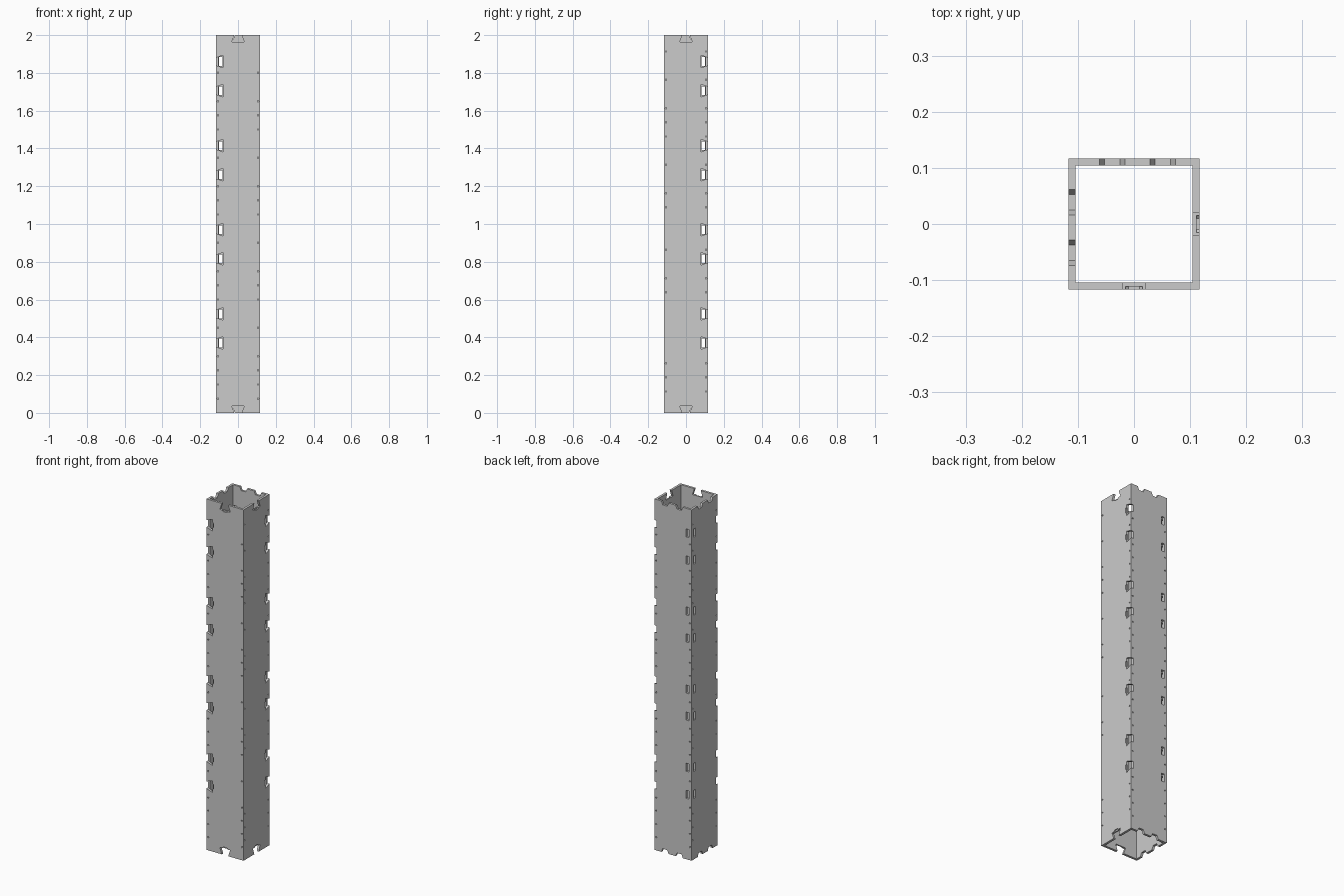
import bpy, bmesh, math

if "Cube" in bpy.data.objects:
    bpy.data.objects.remove(bpy.data.objects["Cube"])

H, R, T = 2.0, 0.117, 0.013          # height, half width, wall thickness

# Wall frames: u runs along the wall, d is the distance outward from the axis
FRONT = lambda u, d, z: (u, -d, z)
BACK = lambda u, d, z: (u, d, z)
RIGHT = lambda u, d, z: (d, -u, z)
LEFT = lambda u, d, z: (-d, -u, z)


def prism(bm, wall, pts, d0, d1):
    """Closed prism with a (u, z) outline, running from depth d0 to d1."""
    a = [bm.verts.new(wall(u, d0, z)) for u, z in pts]
    b = [bm.verts.new(wall(u, d1, z)) for u, z in pts]
    bm.faces.new(a)
    bm.faces.new(b[::-1])
    n = len(pts)
    for i in range(n):
        j = (i + 1) % n
        bm.faces.new((a[i], b[i], b[j], a[j]))


def make_object(name, bm):
    bmesh.ops.recalc_face_normals(bm, faces=bm.faces)
    me = bpy.data.meshes.new(name)
    bm.to_mesh(me)
    bm.free()
    ob = bpy.data.objects.new(name, me)
    bpy.context.collection.objects.link(ob)
    return ob


def cut(target, bm):
    """Subtract the cutter mesh and discard it."""
    cutter = make_object("cutter", bm)
    cutter.hide_render = True
    mod = target.modifiers.new("cut", 'BOOLEAN')
    mod.operation, mod.solver, mod.object = 'DIFFERENCE', 'EXACT', cutter
    bpy.context.view_layer.objects.active = target
    bpy.ops.object.modifier_apply(modifier=mod.name)
    bpy.data.objects.remove(cutter)


# Square hollow column
bm = bmesh.new()
rings = []
for r, z in ((R, 0), (R, H), (R - T, H), (R - T, 0)):
    rings.append([bm.verts.new((sx * r, sy * r, z))
                  for sx, sy in ((-1, -1), (1, -1), (1, 1), (-1, 1))])
for k in range(4):
    p, q = rings[k], rings[(k + 1) % 4]
    for i in range(4):
        j = (i + 1) % 4
        bm.faces.new((p[i], p[j], q[j], q[i]))
column = make_object("column", bm)

SLOT_Z = [base + s for base in (0.447, 0.893, 1.338, 1.783) for s in (-0.077, 0.077)]


def dovetail(narrow, wide, depth, over=0.01):
    """Outline as (across, inward) pairs, starting outside the edge."""
    return [(-narrow, -over), (narrow, -over), (narrow, 0), (wide, depth),
            (-wide, depth), (-narrow, 0)]


# Dovetail openings: top, bottom and side edges of the front and right walls
bm = bmesh.new()
shape = dovetail(0.02, 0.033, 0.037)
for wall in (FRONT, RIGHT):
    prism(bm, wall, [(a, H - i) for a, i in shape], R - T - 0.001, R + 0.01)
    prism(bm, wall, [(a, i) for a, i in shape], R - T - 0.001, R + 0.01)
    for z in SLOT_Z:
        prism(bm, wall, [(-R + i, z + a) for a, i in shape], R - T - 0.001, R + 0.01)
cut(column, bm)

# Shallow pockets behind each dovetail, in the outer half of the wall
bm = bmesh.new()
pocket = [(-0.015, 0.03), (0.015, 0.03), (0.015, 0.041), (0.01, 0.045),
          (-0.01, 0.045), (-0.015, 0.041)]
for wall in (FRONT, RIGHT):
    prism(bm, wall, [(a, H - i) for a, i in pocket], R - 0.006, R + 0.01)
    prism(bm, wall, [(a, i) for a, i in pocket], R - 0.006, R + 0.01)
    for z in SLOT_Z:
        prism(bm, wall, [(-R + i, z + a) for a, i in pocket], R - 0.006, R + 0.01)
cut(column, bm)

# Rectangular slots and edge notches in the back and left walls
bm = bmesh.new()
for wall in (BACK, LEFT):
    for z in SLOT_Z:
        prism(bm, wall, [(-0.101, z - 0.023), (-0.081, z - 0.023),
                         (-0.081, z + 0.023), (-0.101, z + 0.023)],
              R - T - 0.005, R + 0.01)
    for c in (-0.039, 0.051):
        notch = [(-0.025, -0.005), (0.025, -0.005), (0.014, 0.02), (-0.014, 0.02)]
        for end, sign in ((0, 1), (H, -1)):
            prism(bm, wall, [(c + a, end + sign * i) for a, i in notch],
                  R - T - 0.005, R + 0.01)
cut(column, bm)

# Fastener holes along both vertical edges of every wall
bm = bmesh.new()
for wall, start in ((FRONT, 0.075), (BACK, 0.075), (RIGHT, 0.113), (LEFT, 0.113)):
    for i in range(25):
        z = start + 0.075 * i
        near_slot = min(abs(z - s) for s in SLOT_Z) < 0.045
        for u in (-0.106, 0.106):
            if near_slot:
                continue
            prism(bm, wall, [(u + 0.004 * math.cos(k * math.pi / 4),
                              z + 0.004 * math.sin(k * math.pi / 4)) for k in range(8)],
                  R - 0.010, R + 0.01)
cut(column, bm)
